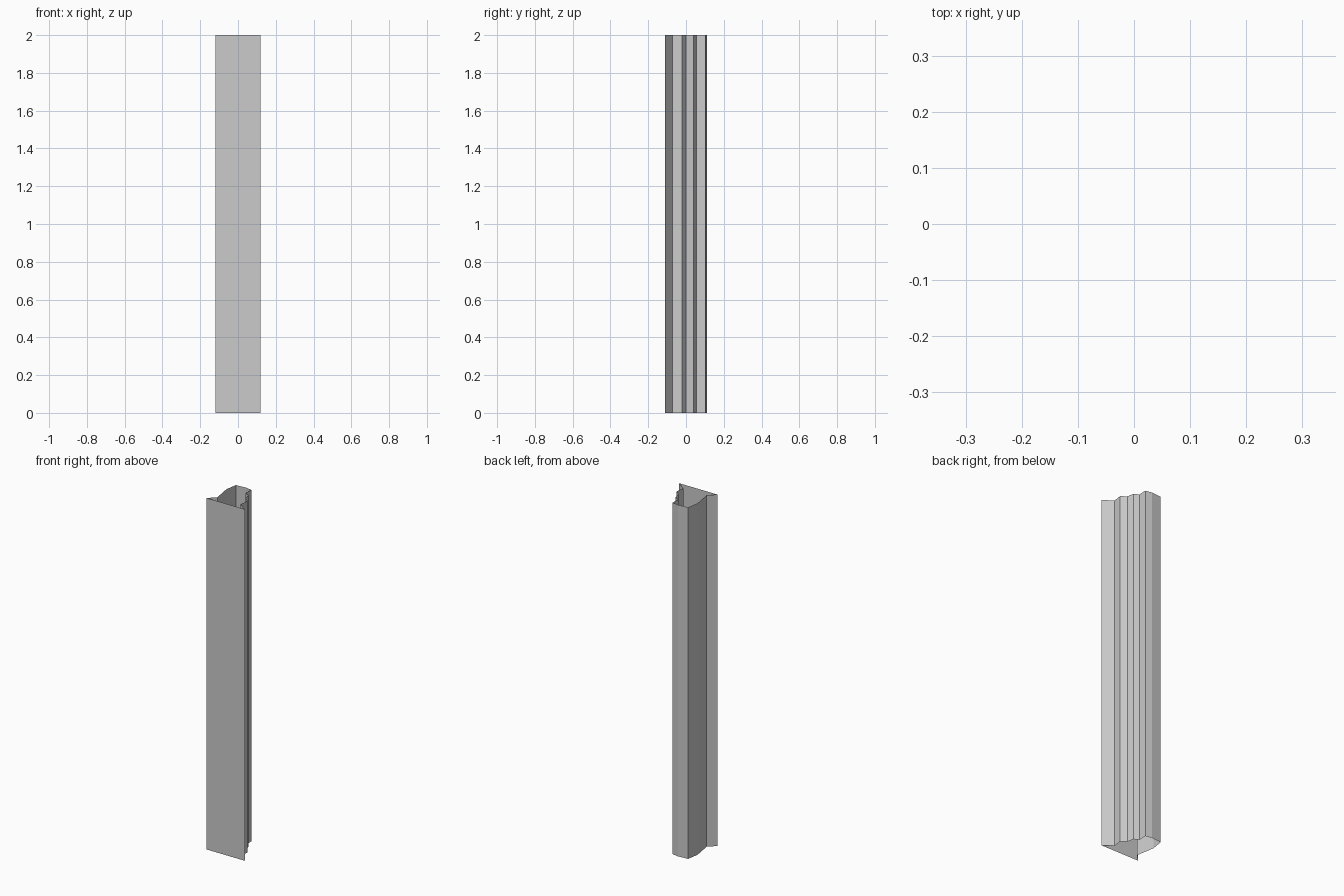
import bpy
import bmesh

if "Cube" in bpy.data.objects:
    bpy.data.objects.remove(bpy.data.objects["Cube"])

HEIGHT = 2.0

# Closed moulding cross-section: flat front, stepped right side, notched left side
PROFILE = [
    (-0.12, -0.11), (0.12, -0.11),                      # flat front
    (0.067, -0.071), (0.074, -0.02), (0.045, 0.001),    # stepped right side
    (0.037, 0.041), (0.010, 0.055), (0.012, 0.103),
    (-0.026, 0.11), (-0.087, 0.105),                    # back
    (-0.098, 0.036), (-0.08, -0.071),                   # notched left side
]


def extrude_profile(name, points, height):
    """Open-ended wall made by sweeping a closed outline upward."""
    bm = bmesh.new()
    verts = [bm.verts.new((x, y, 0)) for x, y in points]
    edges = [bm.edges.new((v, verts[(i + 1) % len(verts)]))
             for i, v in enumerate(verts)]
    result = bmesh.ops.extrude_edge_only(bm, edges=edges)
    top = [g for g in result["geom"] if isinstance(g, bmesh.types.BMVert)]
    bmesh.ops.translate(bm, verts=top, vec=(0, 0, height))
    bmesh.ops.recalc_face_normals(bm, faces=bm.faces)
    mesh = bpy.data.meshes.new(name)
    bm.to_mesh(mesh)
    bm.free()
    obj = bpy.data.objects.new(name, mesh)
    bpy.context.collection.objects.link(obj)
    return obj


# Hollow moulding strip, open at top and bottom
extrude_profile("moulding_strip", PROFILE, HEIGHT)
